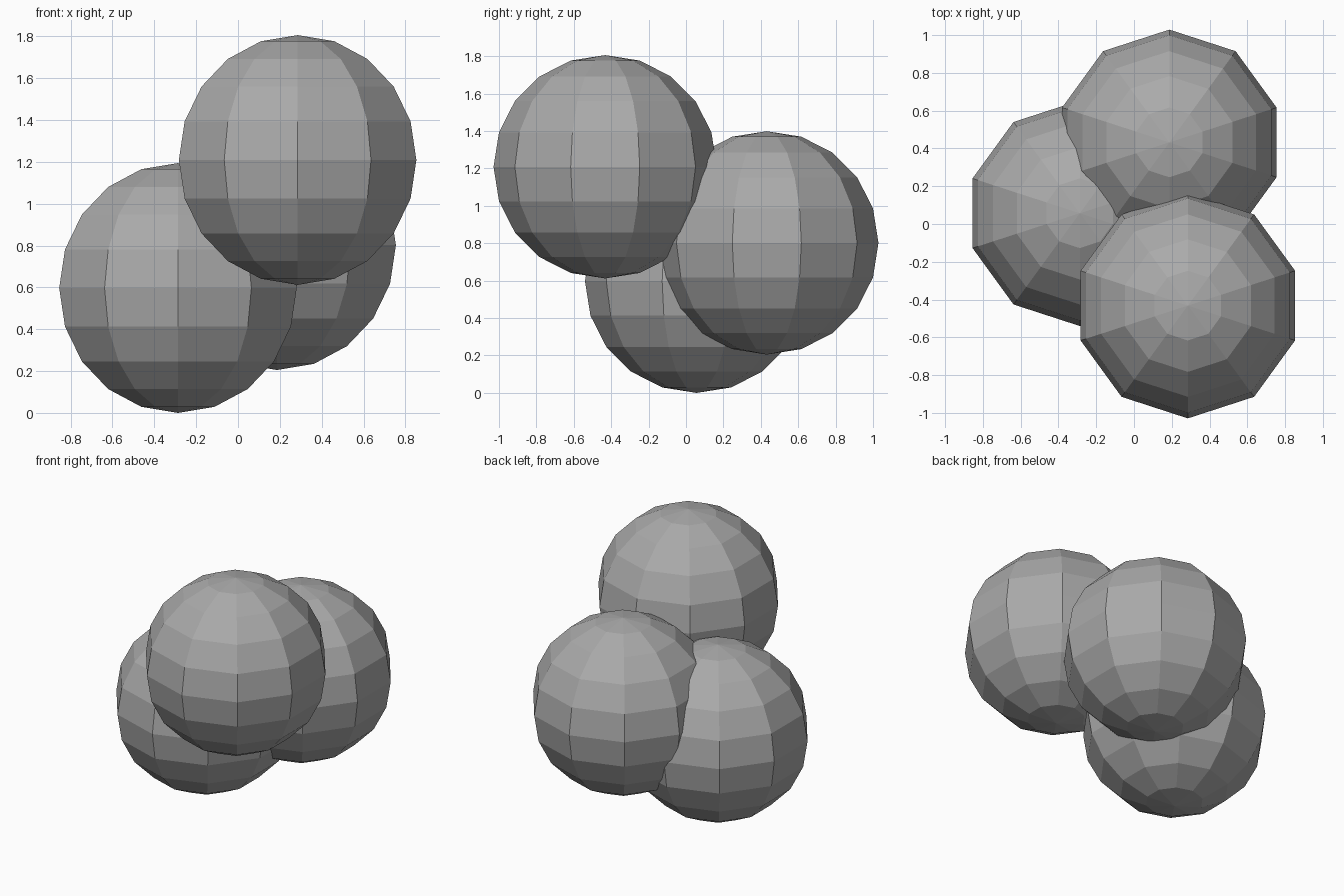
import bpy

# Remove the default cube
cube = bpy.data.objects.get("Cube")
if cube:
    bpy.data.objects.remove(cube, do_unlink=True)

# Single plain grey
GREY = (0.4, 0.4, 0.4, 1.0)
grey = bpy.data.materials.new("plain_grey")
grey.use_nodes = True
grey.diffuse_color = GREY
grey.node_tree.nodes["Principled BSDF"].inputs["Base Color"].default_value = GREY

RADIUS = 0.597


def faceted_ball(name, centre):
    """Flat-shaded ball with ten segments and ten rings."""
    bpy.ops.mesh.primitive_uv_sphere_add(
        segments=10, ring_count=10, radius=RADIUS, location=centre)
    ball = bpy.context.object
    ball.name = ball.data.name = name
    ball.data.materials.append(grey)
    bpy.ops.object.shade_flat()
    return ball


# Three overlapping balls rising in steps
faceted_ball("low_ball", (-0.287, 0.057, RADIUS))
faceted_ball("middle_ball", (0.187, 0.432, 0.802))
faceted_ball("high_ball", (0.285, -0.432, 1.209))
